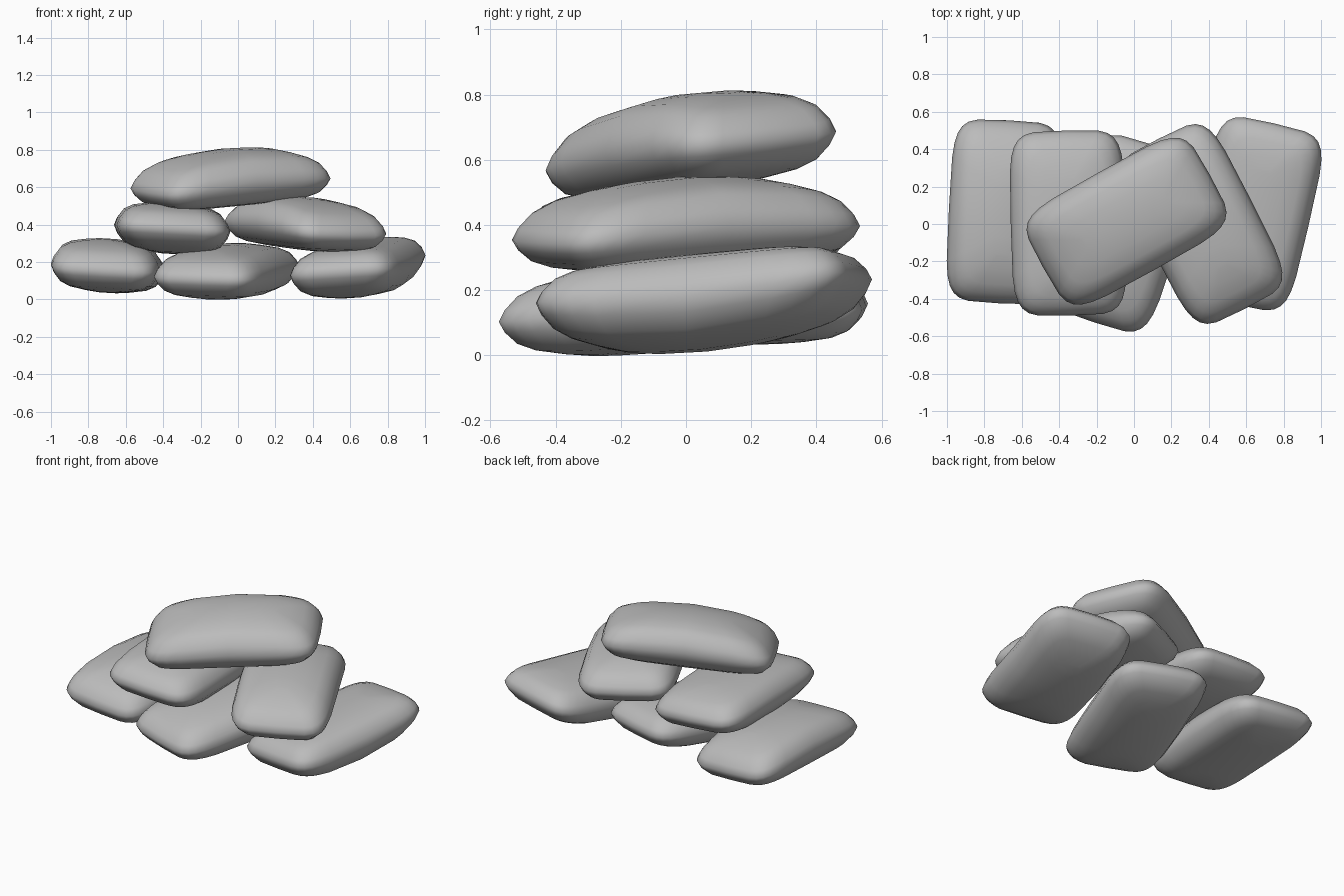
import bpy, bmesh, math
from mathutils import Vector

cube = bpy.data.objects.get("Cube")
if cube:
    bpy.data.objects.remove(cube, do_unlink=True)

# One plain grey sackcloth material
grey = bpy.data.materials.new("sack_grey")
grey.use_nodes = True
colour = (0.5, 0.5, 0.5, 1)
grey.diffuse_color = colour
bsdf = grey.node_tree.nodes["Principled BSDF"]
bsdf.inputs["Base Color"].default_value = colour
bsdf.inputs["Roughness"].default_value = 0.8

# Pillow profile from the seam inward: (inset, share of half thickness)
PROFILE = [(0.0, 0.0), (0.016, 0.33), (0.05, 0.67), (0.1, 0.85), (0.18, 0.95), (0.25, 1.0)]
SEGMENTS = 28


def outline(half_w, half_l):
    """Rectangle with soft corners (superellipse)."""
    pts = []
    for i in range(SEGMENTS):
        a = 2 * math.pi * i / SEGMENTS
        c, s = math.cos(a), math.sin(a)
        pts.append((half_w * math.copysign(abs(c) ** 0.38, c),
                    half_l * math.copysign(abs(s) ** 0.38, s)))
    return pts


def sandbag(name, centre, turn, slope, half_w, half_l, half_t, bend):
    """Long axis along y before turning; slope is the rise of the seam per unit x and y."""
    turn = math.radians(turn)
    cos, sin = math.cos(turn), math.sin(turn)
    bm = bmesh.new()
    levels = [(d, -h) for d, h in reversed(PROFILE)] + PROFILE[1:]
    rings = []
    for inset, height in levels:
        ring = []
        for x, y in outline(half_w - inset, half_l - inset):
            # the sack thins toward its ends and sags or arches along its length
            along = (y / half_l) ** 2
            z = height * half_t * (1 - 0.3 * along) + bend * (1 - along)
            wx, wy = x * cos - y * sin, x * sin + y * cos
            z += slope[0] * wx + slope[1] * wy
            ring.append(bm.verts.new(Vector(centre) + Vector((wx, wy, z))))
        rings.append(ring)
    for a, b in zip(rings, rings[1:]):
        for i in range(SEGMENTS):
            j = (i + 1) % SEGMENTS
            bm.faces.new((a[i], a[j], b[j], b[i]))
    # close the flat middle with strips running across the bag
    half = SEGMENTS // 2
    for ring, flip in ((rings[0], True), (rings[-1], False)):
        quarter = SEGMENTS // 4
        r = ring[quarter:] + ring[:quarter]
        for i in range(half):
            strip = [r[i], r[i + 1], r[-i - 1], r[-i]] if i else [r[0], r[1], r[-1]]
            if i == half - 1:
                strip = [r[i], r[i + 1], r[-i]]
            bm.faces.new(strip[::-1] if flip else strip)
    for f in bm.faces:
        f.smooth = True
    mesh = bpy.data.meshes.new(name)
    bm.to_mesh(mesh)
    bm.free()
    mesh.materials.append(grey)
    obj = bpy.data.objects.new(name, mesh)
    bpy.context.collection.objects.link(obj)


# Bottom row of three
sandbag("bottom_right_bag", (-0.695, 0.065, 0.15), -3, (-0.06, 0.0), 0.295, 0.49, 0.145, 0.03)
sandbag("bottom_middle_bag", (-0.06, -0.05, 0.15), -18, (0.0, 0.09), 0.30, 0.50, 0.14, 0.0)
sandbag("bottom_left_bag", (0.64, 0.055, 0.197), -13, (0.085, 0.08), 0.30, 0.495, 0.147, -0.035)
# Middle row of two
sandbag("middle_right_bag", (-0.352, 0.005, 0.38), 1.5, (-0.06, 0.0), 0.307, 0.495, 0.137, 0.0)
sandbag("middle_left_bag", (0.36, 0.0, 0.373), 27, (-0.05, 0.037), 0.295, 0.51, 0.14, 0.033)
# Single bag on top
sandbag("top_bag", (-0.04, 0.015, 0.617), -61, (0.04, 0.112), 0.30, 0.51, 0.15, 0.036)
